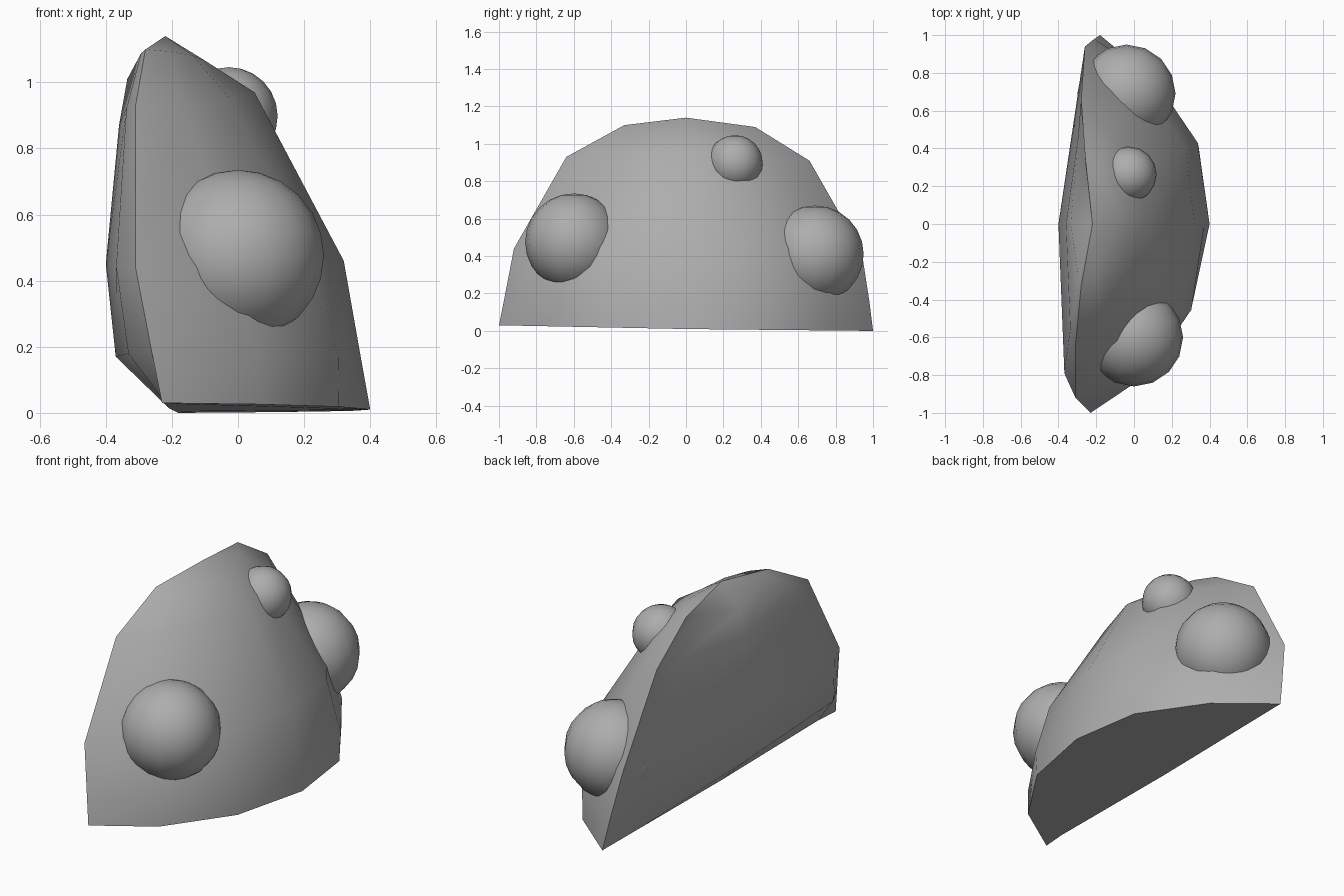
import bpy, bmesh, math
from mathutils import Vector

if "Cube" in bpy.data.objects:
    bpy.data.objects.remove(bpy.data.objects["Cube"])

# Rows from base to just under the peak: left edge, centre profiles, right edge
LEFT = [(-.23, -1, .03), (-.26, -.97, .18), (-.31, -.92, .44), (-.31, -.64, .93), (-.28, -.33, 1.10)]
RIGHT = [(-.18, 1, 0), (-.21, .98, .16), (-.26, .94, .42), (-.28, .66, .91), (-.26, .37, 1.09)]
FRONT = [(.40, 0, .01), (.373, 0, .16), (.32, 0, .46), (.05, 0, .97), (-.10, 0, 1.066)]
BACK = [(-.21, 0, .015), (-.37, 0, .17), (-.40, 0, .45), (-.36, 0, .87), (-.335, 0, 1.01)]
PEAK = (-.22, 0, 1.14)
# Per-row change of bulge for the columns between edge and centre
FRONT_SWELL = [0, .04, .02, -.06, -.05]
BACK_SWELL = [0, 0, 0, -.1, -.4]


def row(left, mid, right, left_w, right_w, swell):
    """One cross row; weights are (share of the edge's y, bulge toward centre)."""
    def between(edge, d, t):
        return Vector((edge[0] + (mid[0] - edge[0]) * (t + swell),
                       edge[1] * (d + max(swell, 0) * .7),
                       mid[2] + (edge[2] - mid[2]) * d))
    pts = [Vector(left)] + [between(left, d, t) for d, t in left_w]
    pts.append(Vector(mid))
    return pts + [between(right, d, t) for d, t in right_w] + [Vector(right)]


def sheet(bm, centre, left_w, right_w, swells, flip):
    """Skin a sheet of rows, closing on the peak; returns the base row."""
    rows = [[bm.verts.new(p) for p in row(l, c, r, left_w, right_w, s)]
            for l, c, r, s in zip(LEFT, centre, RIGHT, swells)]
    peak = bm.verts.new(PEAK)

    def face(vs):
        bm.faces.new(vs[::-1] if flip else vs)
    for a, b in zip(rows, rows[1:]):
        for i in range(len(a) - 1):
            face([a[i], a[i + 1], b[i + 1], b[i]])
    top = rows[-1]
    for i in range(len(top) - 1):
        face([top[i], top[i + 1], peak])
    return rows[0]


# Plain mid-grey stone
stone = bpy.data.materials.new("grey_stone")
stone.diffuse_color = (.42, .42, .42, 1)
stone.use_nodes = True
stone.node_tree.nodes["Principled BSDF"].inputs["Base Color"].default_value = stone.diffuse_color


def finish(obj, angle):
    obj.data.materials.append(stone)
    bpy.ops.object.select_all(action='DESELECT')
    obj.select_set(True)
    bpy.context.view_layer.objects.active = obj
    bpy.ops.object.shade_smooth_by_angle(angle=math.radians(angle))


# Half-dome body: bulging front, shallow back, flat base
bm = bmesh.new()
f = sheet(bm, FRONT, [(.80, .47), (.44, .85)], [(.41, .90), (.76, .50)], FRONT_SWELL, False)
b = sheet(bm, BACK, [(.86, .65)], [(.70, .30)], BACK_SWELL, True)
bm.faces.new(f[::-1] + b[1:-1])
bmesh.ops.remove_doubles(bm, verts=bm.verts, dist=1e-4)
bmesh.ops.recalc_face_normals(bm, faces=bm.faces)
mesh = bpy.data.meshes.new("body")
bm.to_mesh(mesh)
bm.free()
body = bpy.data.objects.new("body", mesh)
bpy.context.collection.objects.link(body)
finish(body, 42)

# Round bumps sunk into the front
for name, pos, r in [("bump_left", (0, -.60, .475), .26),
                     ("bump_right", (-.04, .69, .41), .26),
                     ("bump_top", (-.028, .262, .898), .148)]:
    bpy.ops.mesh.primitive_uv_sphere_add(segments=16, ring_count=12, radius=r, location=pos)
    bpy.context.object.name = name
    finish(bpy.context.object, 60)
